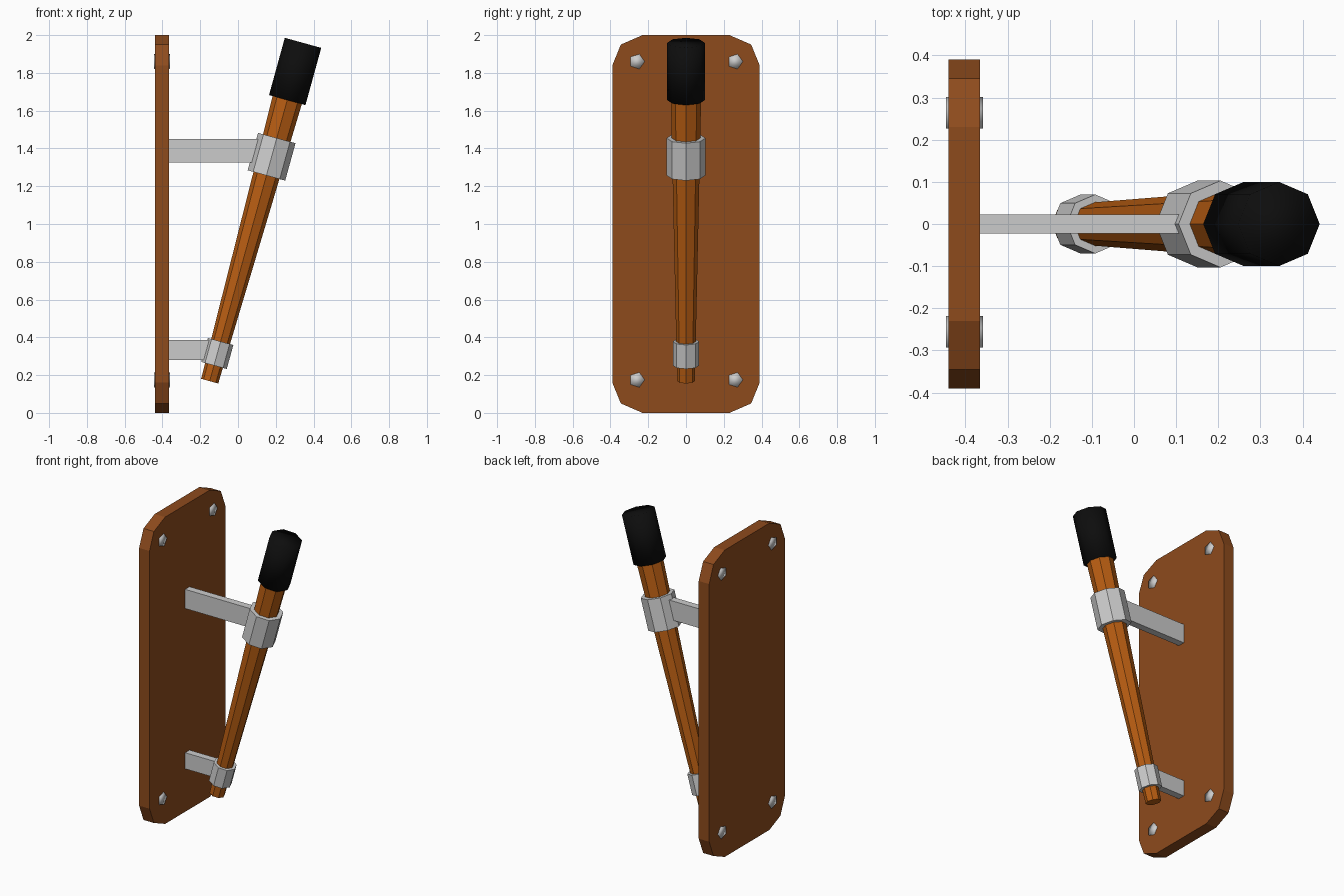
import bpy, bmesh
from math import cos, sin, pi
from mathutils import Vector, Matrix

if "Cube" in bpy.data.objects:
    bpy.data.objects.remove(bpy.data.objects["Cube"])


def material(name, rgb):
    m = bpy.data.materials.new(name)
    m.diffuse_color = (*rgb, 1)
    m.use_nodes = True
    m.node_tree.nodes["Principled BSDF"].inputs["Base Color"].default_value = m.diffuse_color
    return m


wood = material("board_wood", (0.27, 0.07, 0.012))
shaft_wood = material("shaft_wood", (0.48, 0.11, 0.006))
black = material("black_grip", (0.004, 0.004, 0.004))


def finish(name, bm, mat=None, smooth=False):
    bmesh.ops.recalc_face_normals(bm, faces=bm.faces)
    me = bpy.data.meshes.new(name)
    bm.to_mesh(me)
    bm.free()
    for p in me.polygons:
        p.use_smooth = smooth
    if mat:
        me.materials.append(mat)
    ob = bpy.data.objects.new(name, me)
    bpy.context.collection.objects.link(ob)
    return ob


def rod(name, a, b, r1, r2, sides, mat=None, smooth=False):
    """Prism from a to b with its first corner square to the y axis or on it."""
    a, b = Vector(a), Vector(b)
    axis = (b - a).normalized()
    side = Vector((0, 1, 0))
    up = axis.cross(side)
    bm = bmesh.new()
    rings = []
    for c, r in ((a, r1), (b, r2)):
        rings.append([bm.verts.new(c + side * r * cos(2 * pi * i / sides)
                                   + up * r * sin(2 * pi * i / sides))
                      for i in range(sides)])
    lo, hi = rings
    bm.faces.new(lo[::-1])
    bm.faces.new(hi)
    for i in range(sides):
        j = (i + 1) % sides
        bm.faces.new((lo[i], lo[j], hi[j], hi[i]))
    return finish(name, bm, mat, smooth)


def box(name, x, y, z):
    bm = bmesh.new()
    bmesh.ops.create_cube(bm, size=1)
    for v in bm.verts:
        v.co = [lo + (c + 0.5) * (hi - lo) for c, (lo, hi) in zip(v.co, (x, y, z))]
    return finish(name, bm)


# Backboard with faceted corners
corner = [(0.23, 0), (0.345, 0.05), (0.39, 0.16)]
half = corner + [(y, 2 - z) for y, z in reversed(corner)]
outline = half + [(-y, z) for y, z in reversed(half)]
bm = bmesh.new()
face = bm.faces.new([bm.verts.new((-0.44, y, z)) for y, z in outline])
ext = bmesh.ops.extrude_face_region(bm, geom=[face], use_keep_orig=True)
bmesh.ops.translate(bm, vec=(0.075, 0, 0),
                    verts=[g for g in ext["geom"] if isinstance(g, bmesh.types.BMVert)])
finish("backboard", bm, wood)

# Corner bolts through the board
for y in (-0.26, 0.26):
    for z in (0.175, 1.86):
        rod("bolt", (-0.446, y, z), (-0.359, y, z), 0.0415, 0.0415, 5, smooth=True)


# Leaning handle: everything sits on one tilted axis
def on_axis(z):
    return (-0.15 + (z - 0.168) * 0.276, 0, z)


rod("shaft", on_axis(0.168), on_axis(1.70), 0.047, 0.081, 8, shaft_wood)
rod("grip", on_axis(1.656), on_axis(1.959), 0.1, 0.1, 8, black, smooth=True)
rod("lower_collar", on_axis(0.251), on_axis(0.378), 0.07, 0.07, 8)
rod("upper_collar", on_axis(1.257), on_axis(1.455), 0.103, 0.103, 8)

# Bracket arms from board to collars
box("lower_arm", (-0.37, -0.13), (-0.023, 0.023), (0.28, 0.385))
box("upper_arm", (-0.37, 0.15), (-0.023, 0.023), (1.325, 1.45))
